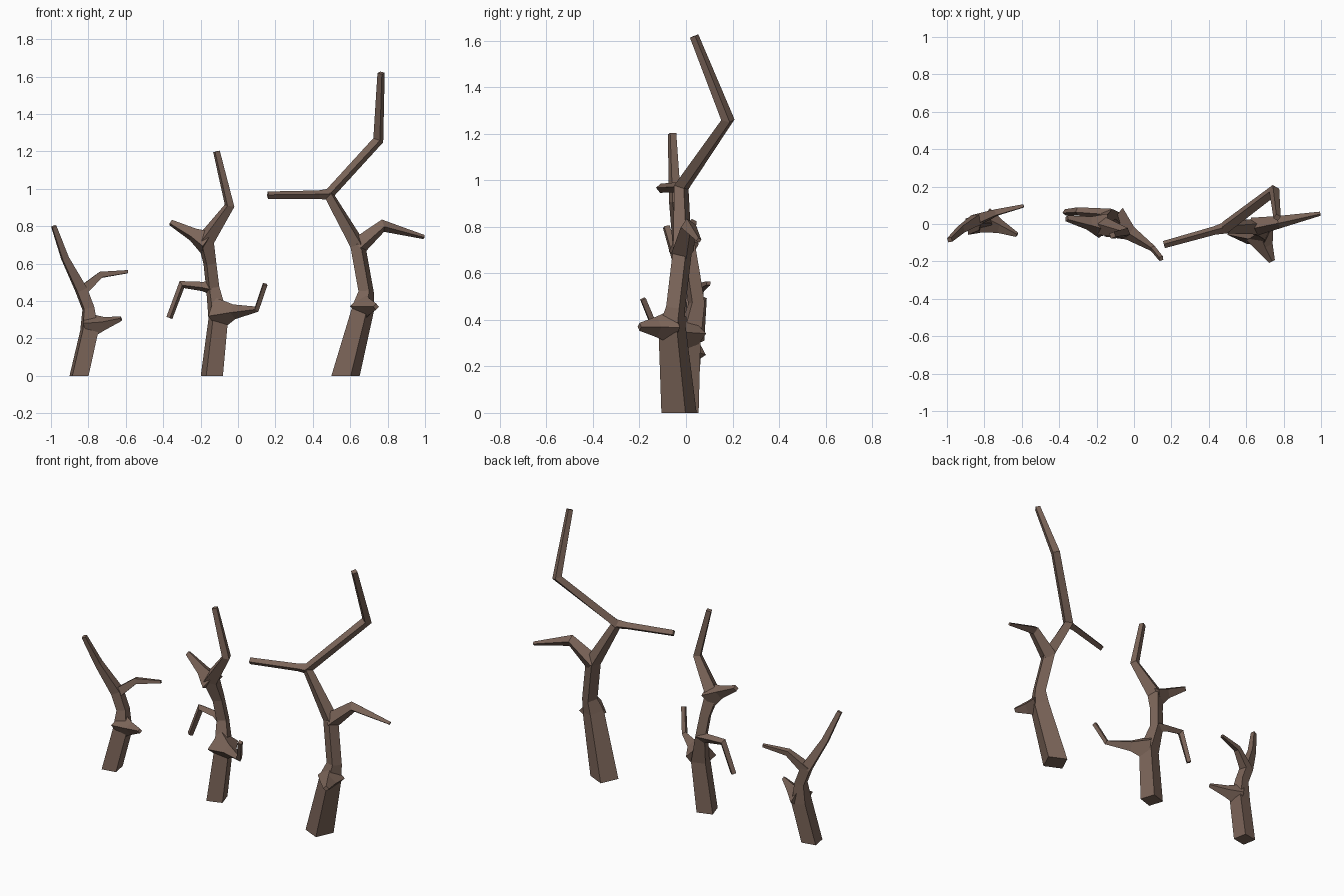
import bpy, bmesh, math
from mathutils import Vector, Quaternion

bark = bpy.data.materials.new("brown bark")
bark.diffuse_color = (0.2, 0.13, 0.1, 1)
UP = Vector((0, 0, 1))


def limb(name, spin, pts, grounded=False):
    """Square tapered tube through points (x, y, z, half width)."""
    co = [Vector(p[:3]) for p in pts]
    n = len(co)
    bm = bmesh.new()
    rings = []
    prev = UP
    frame = Quaternion(UP, math.radians(spin))
    for i in range(n):
        d_in = (co[i] - co[max(i - 1, 0)]).normalized()
        d_out = (co[min(i + 1, n - 1)] - co[i]).normalized()
        tan = (d_in + d_out).normalized()
        if grounded and i == 0:
            tan = UP
        frame = prev.rotation_difference(tan) @ frame
        prev = tan
        h = pts[i][3]
        rings.append([bm.verts.new(co[i] + frame @ Vector((sx * h, sy * h, 0)))
                      for sx, sy in ((-1, -1), (1, -1), (1, 1), (-1, 1))])
    for a, b in zip(rings, rings[1:]):
        for k in range(4):
            j = (k + 1) % 4
            bm.faces.new((a[k], a[j], b[j], b[k]))
    bm.faces.new(rings[0][::-1])
    bm.faces.new(rings[-1])
    bmesh.ops.recalc_face_normals(bm, faces=bm.faces)
    me = bpy.data.meshes.new(name)
    bm.to_mesh(me)
    bm.free()
    me.materials.append(bark)
    bpy.context.collection.objects.link(bpy.data.objects.new(name, me))


# small tree on the left
limb("small_tree_trunk", 10, [
    (-.85, -.007, 0, .044), (-.795, .015, .24, .042), (-.80, .028, .36, .028),
    (-.838, .025, .46, .028), (-.925, -.03, .63, .018), (-.985, -.085, .80, .012)], True)
limb("small_tree_upper_branch", 10, [
    (-.838, .025, .45, .027), (-.735, .062, .54, .016), (-.59, .097, .557, .008)])
limb("small_tree_stub", 10, [
    (-.80, .02, .265, .052), (-.715, -.015, .28, .026), (-.625, -.058, .305, .009)])

# middle tree
limb("middle_tree_trunk", 18, [
    (-.14, -.005, 0, .047), (-.105, .01, .31, .042), (-.135, .045, .47, .028),
    (-.15, .025, .60, .027), (-.175, -.01, .725, .037), (-.045, -.047, .91, .02),
    (-.115, -.06, 1.20, .014)], True)
limb("middle_tree_top_branch", 18, [
    (-.165, -.01, .71, .05), (-.24, .005, .755, .027), (-.36, .03, .82, .012)])
limb("middle_tree_left_branch", 18, [
    (-.135, .045, .47, .028), (-.19, .06, .478, .018), (-.30, .067, .488, .016),
    (-.367, .062, .31, .012)])
limb("middle_tree_right_branch", 18, [
    (-.11, .01, .33, .065), (-.02, -.05, .343, .028), (.10, -.13, .357, .012),
    (.145, -.185, .49, .011)])

# tall tree on the right
limb("tall_tree_trunk", -25, [
    (.575, -.03, 0, .057), (.672, -.06, .37, .044), (.685, -.045, .45, .031),
    (.64, -.015, .70, .031), (.485, -.02, .97, .024), (.75, .18, 1.26, .021),
    (.765, .035, 1.62, .014)], True)
limb("tall_tree_right_branch", -25, [
    (.64, -.015, .69, .036), (.775, .01, .803, .024), (.995, .055, .742, .008)])
limb("tall_tree_left_branch", -25, [
    (.49, -.02, .97, .022), (.43, -.035, .969, .016), (.16, -.11, .966, .014)])
limb("tall_tree_stub", -25, [
    (.672, -.055, .37, .055), (.70, -.125, .37, .032), (.738, -.2, .37, .012)])
